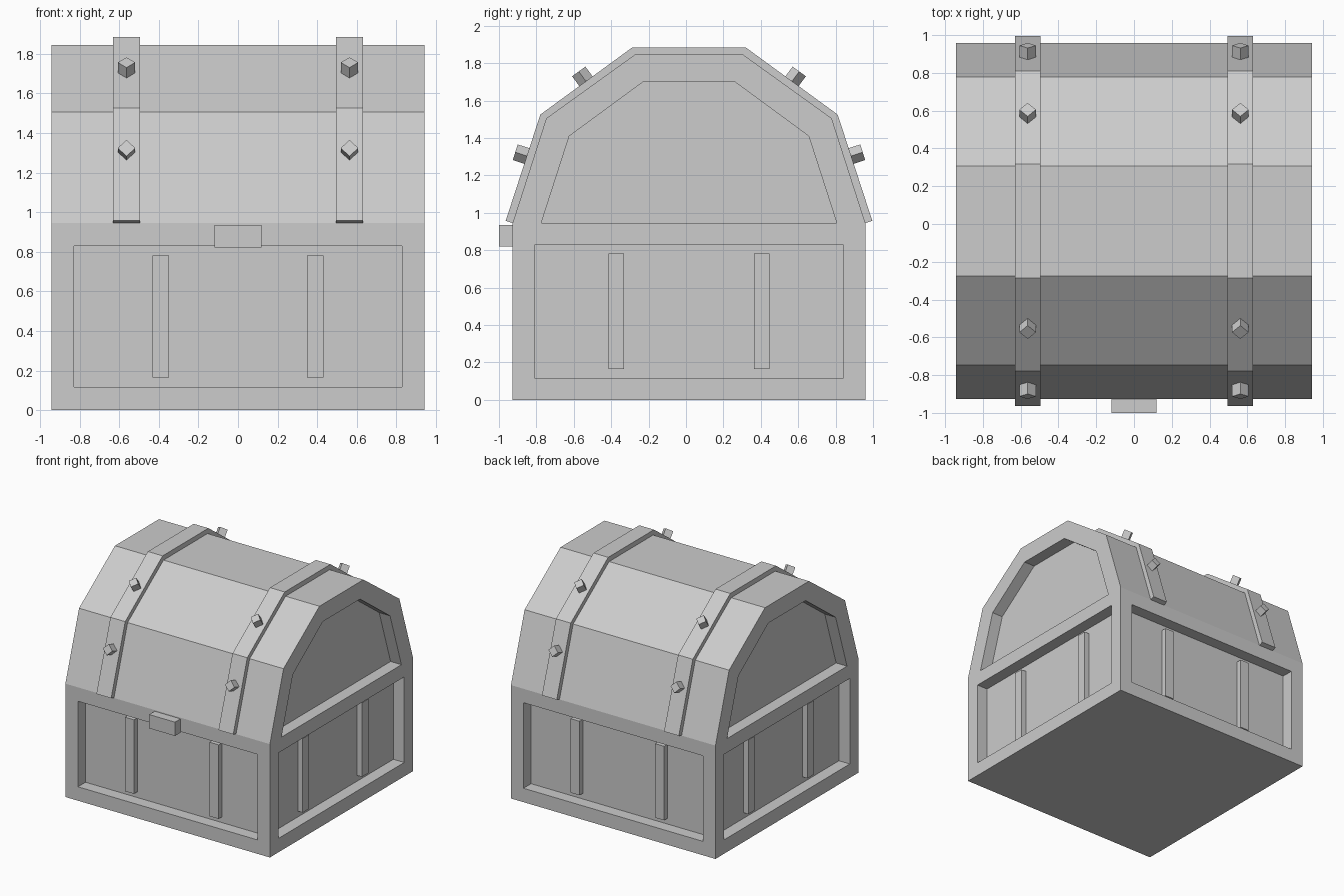
import bpy
import bmesh
import math
from mathutils import Matrix, Vector

cube = bpy.data.objects.get("Cube")
if cube:
    bpy.data.objects.remove(cube, do_unlink=True)

HALF = 0.943      # half width of the square body
TOP = 0.945       # height of the body
DEPTH = 0.1       # depth of the sunken panels
MARGIN = 0.164    # frame width around the panels
CENTRE_Y = 0.016  # the latch pushes the chest slightly back

grey = bpy.data.materials.new("plain_grey")
grey.use_nodes = True
colour = (0.604, 0.604, 0.604, 1)
grey.diffuse_color = colour
grey.node_tree.nodes["Principled BSDF"].inputs["Base Color"].default_value = colour


def finish(name, bm):
    bmesh.ops.recalc_face_normals(bm, faces=bm.faces[:])
    bmesh.ops.translate(bm, verts=bm.verts[:], vec=(0, CENTRE_Y, 0))
    mesh = bpy.data.meshes.new(name)
    bm.to_mesh(mesh)
    bm.free()
    mesh.materials.append(grey)
    obj = bpy.data.objects.new(name, mesh)
    bpy.context.collection.objects.link(obj)
    return obj


def box(name, centre, size, turn=0.0):
    bm = bmesh.new()
    matrix = (Matrix.Rotation(turn, 4, 'Z') @ Matrix.Translation(centre)
              @ Matrix.Diagonal((*size, 1)))
    bmesh.ops.create_cube(bm, size=1, matrix=matrix)
    return bm if name is None else finish(name, bm)


def prism(name, profile, x0, x1):
    """Extrude a (y, z) outline along x."""
    bm = bmesh.new()
    face = bm.faces.new([bm.verts.new((x0, y, z)) for y, z in profile])
    out = bmesh.ops.extrude_face_region(bm, geom=[face])
    moved = [v for v in out["geom"] if isinstance(v, bmesh.types.BMVert)]
    bmesh.ops.translate(bm, verts=moved, vec=(x1 - x0, 0, 0))
    return finish(name, bm)


def arch(half):
    """Mirror the back half of an arch to the front."""
    return [(-y, z) for y, z in half] + [(y, z) for y, z in reversed(half)]


# Body with a sunken panel in each side
bm = box(None, (0, 0, TOP / 2), (2 * HALF, 2 * HALF, TOP))
sides = [f for f in bm.faces if abs(f.normal.z) < 0.5]
bmesh.ops.inset_individual(bm, faces=sides, thickness=MARGIN, depth=0)
bmesh.ops.inset_individual(bm, faces=sides, thickness=0, depth=-DEPTH)
finish("body", bm)

# Two upright slats in every panel
for i, side in enumerate(("front", "left", "back", "right")):
    for s, x in enumerate((-0.39, 0.39), 1):
        box(f"{side}_slat_{s}", (x, -HALF + DEPTH - 0.0175, TOP / 2),
            (0.083, 0.055, TOP - 2 * MARGIN), i * math.pi / 2)

# Lid core and the raised frame at each end
lid = [(HALF, TOP), (0.763, 1.505), (0.29, 1.845)]
recess = [(0.79, TOP), (0.64, 1.41), (0.245, 1.70)]
strap = [(0.98, 0.957), (0.795, 1.525), (0.302, 1.885)]
inner = HALF - DEPTH
prism("lid", arch(lid), -inner, inner)
frame = arch(lid) + arch(recess)[::-1]
prism("lid_frame_right", frame, -HALF, -inner)
prism("lid_frame_left", frame, inner, HALF)

# Straps over the lid, each with four square studs
for side, sx in (("left", 1), ("right", -1)):
    x = sx * 0.563
    prism(f"{side}_strap", arch(strap) + arch(lid)[::-1], x - 0.068, x + 0.068)
    for place, sy in (("front", -1), ("back", 1)):
        for level, k, along in (("lower", 0, 0.61), ("upper", 1, 0.495)):
            a, b = (Vector((x, sy * y, z)) for y, z in strap[k:k + 2])
            up = (b - a).normalized()
            across = Vector((1, 0, 0))
            normal = across.cross(up) * -sy
            if normal.z < 0:
                normal = -normal
            # Diamond set square to the strap surface
            basis = Matrix((across, normal.cross(across), normal)).transposed()
            matrix = (Matrix.Translation(a.lerp(b, along) + normal * 0.0275)
                      @ basis.to_4x4() @ Matrix.Rotation(math.pi / 4, 4, 'Z')
                      @ Matrix.Diagonal((0.062, 0.062, 0.075, 1)))
            bm = bmesh.new()
            bmesh.ops.create_cube(bm, size=1, matrix=matrix)
            finish(f"{side}_{place}_{level}_stud", bm)

# Front latch
box("latch", (0, -HALF - 0.0315, 0.878), (0.237, 0.083, 0.115))
